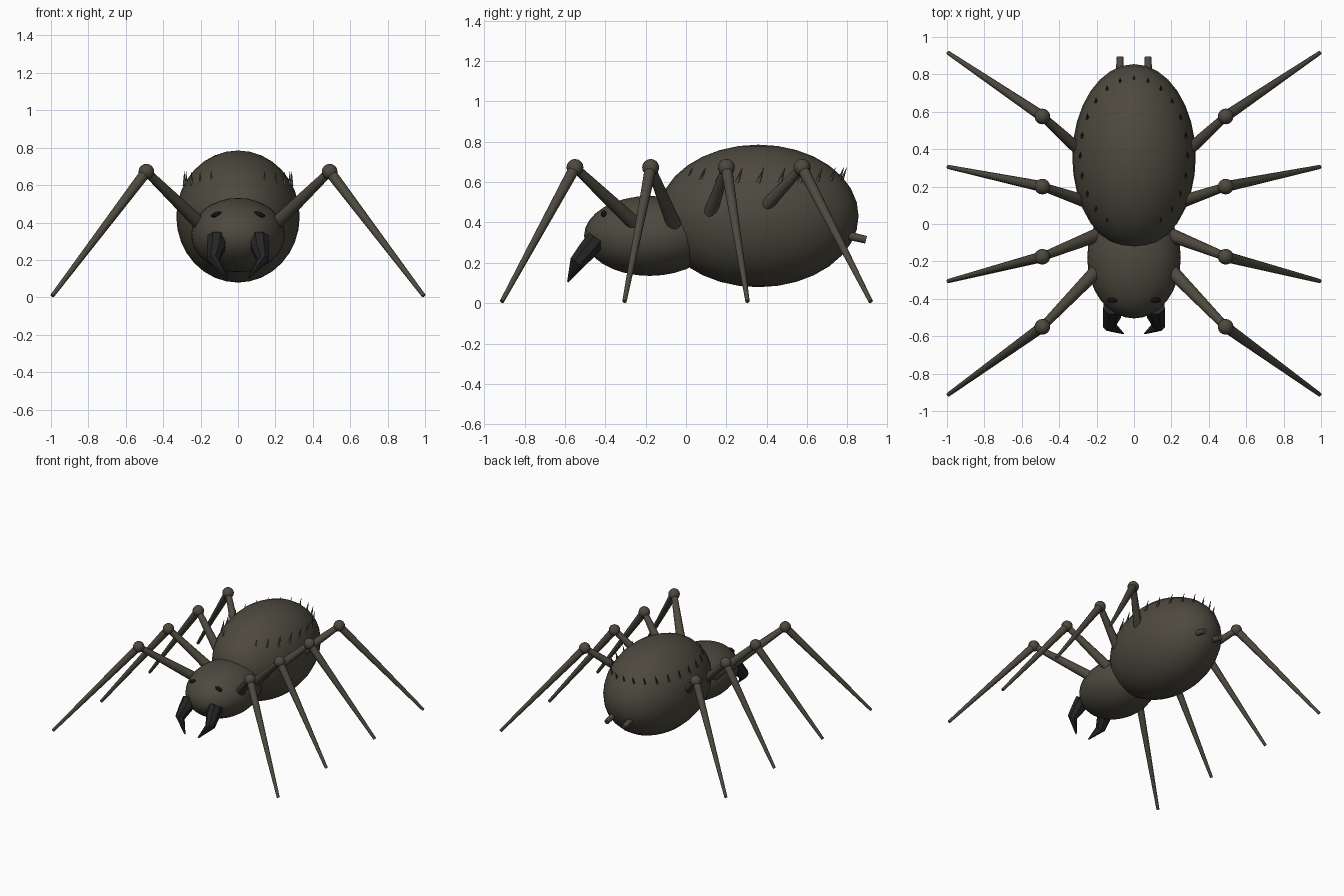
import bpy, bmesh, math
from mathutils import Vector, Matrix

cube = bpy.data.objects.get("Cube")
if cube:
    bpy.data.objects.remove(cube, do_unlink=True)


def material(name, rgb):
    m = bpy.data.materials.new(name)
    m.use_nodes = True
    m.diffuse_color = (*rgb, 1)
    bsdf = next(n for n in m.node_tree.nodes if n.type == 'BSDF_PRINCIPLED')
    bsdf.inputs["Base Color"].default_value = (*rgb, 1)
    return m


brown = material("dark olive brown", (0.075, 0.067, 0.049))
fang_black = material("fang black", (0.018, 0.018, 0.02))
eye_black = material("eye black", (0.006, 0.006, 0.006))


def finish(name, bm, mat, smooth=True):
    bmesh.ops.recalc_face_normals(bm, faces=bm.faces)
    mesh = bpy.data.meshes.new(name)
    bm.to_mesh(mesh)
    bm.free()
    mesh.materials.append(mat)
    for p in mesh.polygons:
        p.use_smooth = smooth and len(p.vertices) <= 4
    obj = bpy.data.objects.new(name, mesh)
    bpy.context.collection.objects.link(obj)
    return obj


def ellipsoid(name, centre, radii, mat, segs=32, rings=16, roll=0):
    bm = bmesh.new()
    bmesh.ops.create_uvsphere(bm, u_segments=segs, v_segments=rings, radius=1)
    m = Matrix.Translation(centre) @ Matrix.Rotation(roll, 4, 'Y') @ Matrix.Diagonal((*radii, 1))
    bmesh.ops.transform(bm, matrix=m, verts=bm.verts)
    return finish(name, bm, mat)


def add_cone(bm, a, b, r1, r2, sides):
    a, b = Vector(a), Vector(b)
    d = b - a
    m = Matrix.Translation((a + b) / 2) @ d.to_track_quat('Z', 'Y').to_matrix().to_4x4()
    bmesh.ops.create_cone(bm, cap_ends=True, segments=sides, radius1=r1,
                          radius2=r2, depth=d.length, matrix=m)


def cone(name, a, b, r1, r2, mat, sides=12):
    bm = bmesh.new()
    add_cone(bm, a, b, r1, r2, sides)
    return finish(name, bm, mat)


# Body
abdomen_centre = Vector((0, 0.358, 0.432))
ellipsoid("abdomen", abdomen_centre, (0.33, 0.497, 0.353), brown)
ellipsoid("head", (0, -0.18, 0.333), (0.25, 0.325, 0.198), brown)

# Legs: base, knee and foot positions along y, front to back
leg_rows = [("front", -0.25, -0.55, -0.912), ("mid_front", -0.06, -0.175, -0.305),
            ("mid_rear", 0.10, 0.2, 0.305), ("rear", 0.31, 0.575, 0.915)]

for side, s in (("left", 1), ("right", -1)):
    for row, base_y, knee_y, foot_y in leg_rows:
        base = (s * 0.2, base_y, 0.39)
        knee = (s * 0.49, knee_y, 0.672)
        foot = (s * 0.993, foot_y, 0.008)
        cone(f"{side}_{row}_upper_leg", base, knee, 0.037, 0.022, brown)
        ellipsoid(f"{side}_{row}_knee", knee, (0.042,) * 3, brown, 16, 8)
        cone(f"{side}_{row}_lower_leg", knee, foot, 0.029, 0.011, brown)

    # Eyes
    ellipsoid(f"{side}_eye", (s * 0.115, -0.407, 0.443), (0.03, 0.014, 0.014),
              eye_black, 12, 8, s * 0.3)

    # Spinnerets
    cone(f"{side}_spinneret", (s * 0.075, 0.76, 0.345), (s * 0.075, 0.892, 0.314),
         0.022, 0.019, brown)

    # Hooked fangs: rings of eight points lofted to a tip
    bm = bmesh.new()
    sections = [((0.113, -0.44, 0.32), 0.054, 0.055),
                ((0.118, -0.485, 0.265), 0.052, 0.052),
                ((0.133, -0.54, 0.2), 0.034, 0.042),
                ((0.058, -0.586, 0.105), 0.005, 0.004)]
    axis = Vector((0, -0.6, -0.8))
    across = Vector((0, -0.8, 0.6))
    rings = []
    for centre, wide, deep in sections:
        ring = []
        for i in range(8):
            t = math.tau * (i + 0.5) / 8
            p = Vector(centre) + Vector((wide * math.cos(t), 0, 0)) + across * deep * math.sin(t)
            ring.append(bm.verts.new((s * p.x, p.y, p.z)))
        rings.append(ring)
    for a, b in zip(rings, rings[1:]):
        for i in range(8):
            j = (i + 1) % 8
            bm.faces.new((a[i], a[j], b[j], b[i]))
    bm.faces.new(rings[0])
    bm.faces.new(rings[-1])
    finish(f"{side}_fang", bm, fang_black, smooth=False)

# Bristles around the upper abdomen, all swept to the rear
bm = bmesh.new()
for i in range(-10, 11):
    t = math.radians(15 * i)
    root = abdomen_centre + Vector((0.287 * math.sin(t), 0.41 * math.cos(t), 0.165))
    add_cone(bm, root, root + Vector((0, 0.028, 0.075)), 0.01, 0.001, 6)
finish("abdomen_bristles", bm, brown)
